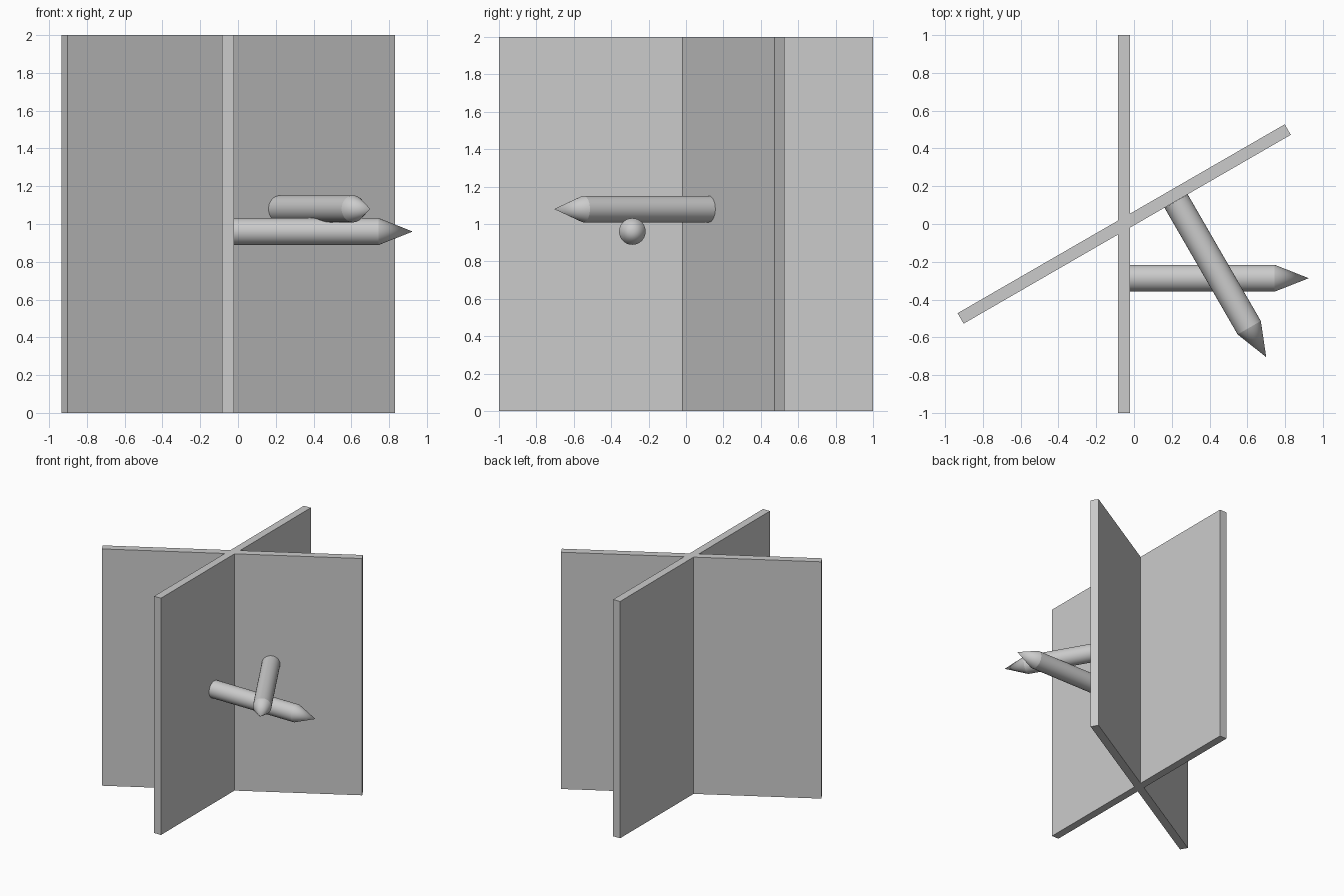
import bpy, bmesh, math
from mathutils import Matrix, Vector

cube = bpy.data.objects.get("Cube")
if cube:
    bpy.data.objects.remove(cube, do_unlink=True)

grey = bpy.data.materials.new("plain_grey")
grey.use_nodes = True
colour = (0.6, 0.6, 0.6, 1)
grey.diffuse_color = colour
grey.node_tree.nodes["Principled BSDF"].inputs["Base Color"].default_value = colour

PIVOT = Vector((-0.052, 0, 0))   # vertical line where the panels cross
THICK, HEIGHT = 0.064, 2.0


def add_object(name, bm):
    mesh = bpy.data.meshes.new(name)
    bm.to_mesh(mesh)
    bm.free()
    mesh.materials.append(grey)
    obj = bpy.data.objects.new(name, mesh)
    bpy.context.collection.objects.link(obj)
    return obj


def panel(name, angle):
    bm = bmesh.new()
    bmesh.ops.create_cube(bm, size=1)
    bm.transform(Matrix.Translation(PIVOT + Vector((0, 0, HEIGHT / 2)))
                 @ Matrix.Rotation(angle, 4, "Z")
                 @ Matrix.Diagonal((2.0, THICK, HEIGHT, 1)))
    return add_object(name, bm)


def pointer(name, tip, angle, length, head=0.18, radius=0.071):
    """Round rod with a conical point, lathed around x and ending at tip."""
    bm = bmesh.new()
    profile = [(-length, 0), (-length, radius), (-head, radius), (0, 0)]
    verts = [bm.verts.new((x, r, 0)) for x, r in profile]
    edges = [bm.edges.new(pair) for pair in zip(verts, verts[1:])]
    bmesh.ops.spin(bm, geom=verts + edges, cent=(0, 0, 0), axis=(1, 0, 0),
                   angle=math.tau, steps=48, use_merge=True)
    bmesh.ops.remove_doubles(bm, verts=bm.verts, dist=0.0001)
    bmesh.ops.recalc_face_normals(bm, faces=bm.faces)
    bm.transform(Matrix.Translation(tip) @ Matrix.Rotation(angle, 4, "Z"))
    obj = add_object(name, bm)
    bpy.ops.object.select_all(action="DESELECT")
    obj.select_set(True)
    bpy.context.view_layer.objects.active = obj
    bpy.ops.object.shade_smooth_by_angle(angle=math.radians(15))
    return obj


# Two upright panels crossing each other
panel("straight_panel", math.radians(90))
panel("slanted_panel", math.radians(30))

# One pointer standing square on the face of each panel
pointer("lower_pointer", (0.925, -0.287, 0.96), 0, 0.945)
pointer("upper_pointer", (0.70, -0.705, 1.08), math.radians(-60), 0.954)
